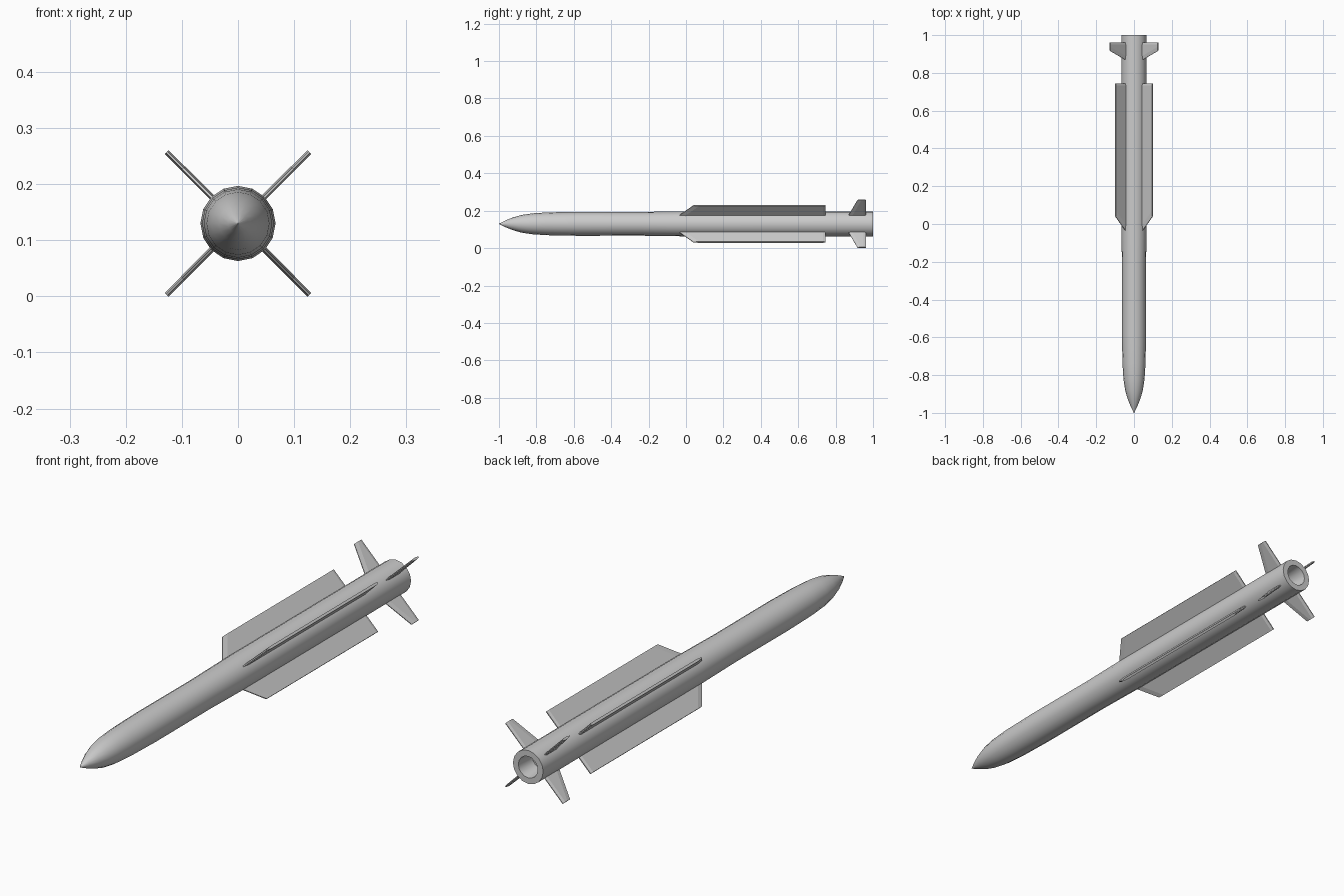
import bpy, math
from mathutils import Matrix, Vector

if "Cube" in bpy.data.objects:
    bpy.data.objects.remove(bpy.data.objects["Cube"])

AXIS_Z = 0.13
SIDES = 16


def make_object(name, verts, faces):
    mesh = bpy.data.meshes.new(name)
    mesh.from_pydata(verts, [], faces)
    ob = bpy.data.objects.new(name, mesh)
    bpy.context.collection.objects.link(ob)
    bpy.ops.object.select_all(action='DESELECT')
    ob.select_set(True)
    bpy.context.view_layer.objects.active = ob
    bpy.ops.object.mode_set(mode='EDIT')
    bpy.ops.mesh.select_all(action='SELECT')
    bpy.ops.mesh.normals_make_consistent(inside=False)
    bpy.ops.object.mode_set(mode='OBJECT')
    return ob


def lathe(name, profile):
    """Revolve (y, radius) rings about the body axis, closed at both ends."""
    verts, faces = [], []
    for y, r in profile:
        for i in range(SIDES):
            a = 2 * math.pi * i / SIDES
            verts.append((r * math.sin(a), y, AXIS_Z + r * math.cos(a)))
    for k in range(len(profile) - 1):
        for i in range(SIDES):
            j = (i + 1) % SIDES
            faces.append((k * SIDES + i, k * SIDES + j,
                          (k + 1) * SIDES + j, (k + 1) * SIDES + i))
    n = len(verts)
    faces += [tuple(range(SIDES)), tuple(range(n - SIDES, n))]
    ob = make_object(name, verts, faces)
    bpy.ops.object.shade_smooth_by_angle(angle=math.radians(35))
    return ob


def fin(name, angle, root, tip, lead, trail, thick, edge):
    """root/tip = (radius, front y, back y); section tapers at both edges."""
    rot = Matrix.Rotation(angle, 3, 'Y')
    verts = []
    for r, y0, y1 in (root, tip):
        section = [(y0, edge), (y0 + lead, thick), (y1 - trail, thick), (y1, edge)]
        ring = [(y, t / 2) for y, t in section] + [(y, -t / 2) for y, t in reversed(section)]
        for y, x in ring:
            verts.append(rot @ Vector((x, y, r)) + Vector((0, 0, AXIS_Z)))
    faces = [(i, (i + 1) % 8, (i + 1) % 8 + 8, i + 8) for i in range(8)]
    faces += [tuple(range(8)), tuple(range(8, 16))]
    return make_object(name, verts, faces)


# Body with pointed nose and recessed exhaust
lathe("body", [(-1.0, 0.001), (-0.965, 0.018), (-0.925, 0.034), (-0.88, 0.047),
               (-0.82, 0.056), (-0.74, 0.061), (-0.58, 0.064), (-0.24, 0.0635),
               (0.0, 0.067), (1.0, 0.067), (1.0, 0.043), (0.92, 0.036)])

# Four long wings and four tail fins on the diagonals
for i in range(4):
    a = math.radians(45 + 90 * i)
    fin(f"long_wing_{i + 1}", a, (0.055, -0.045, 0.745), (0.139, 0.04, 0.745),
        0.03, 0.012, 0.010, 0.004)
    fin(f"tail_fin_{i + 1}", a, (0.055, 0.865, 0.962), (0.180, 0.917, 0.962),
        0.02, 0.012, 0.009, 0.003)
